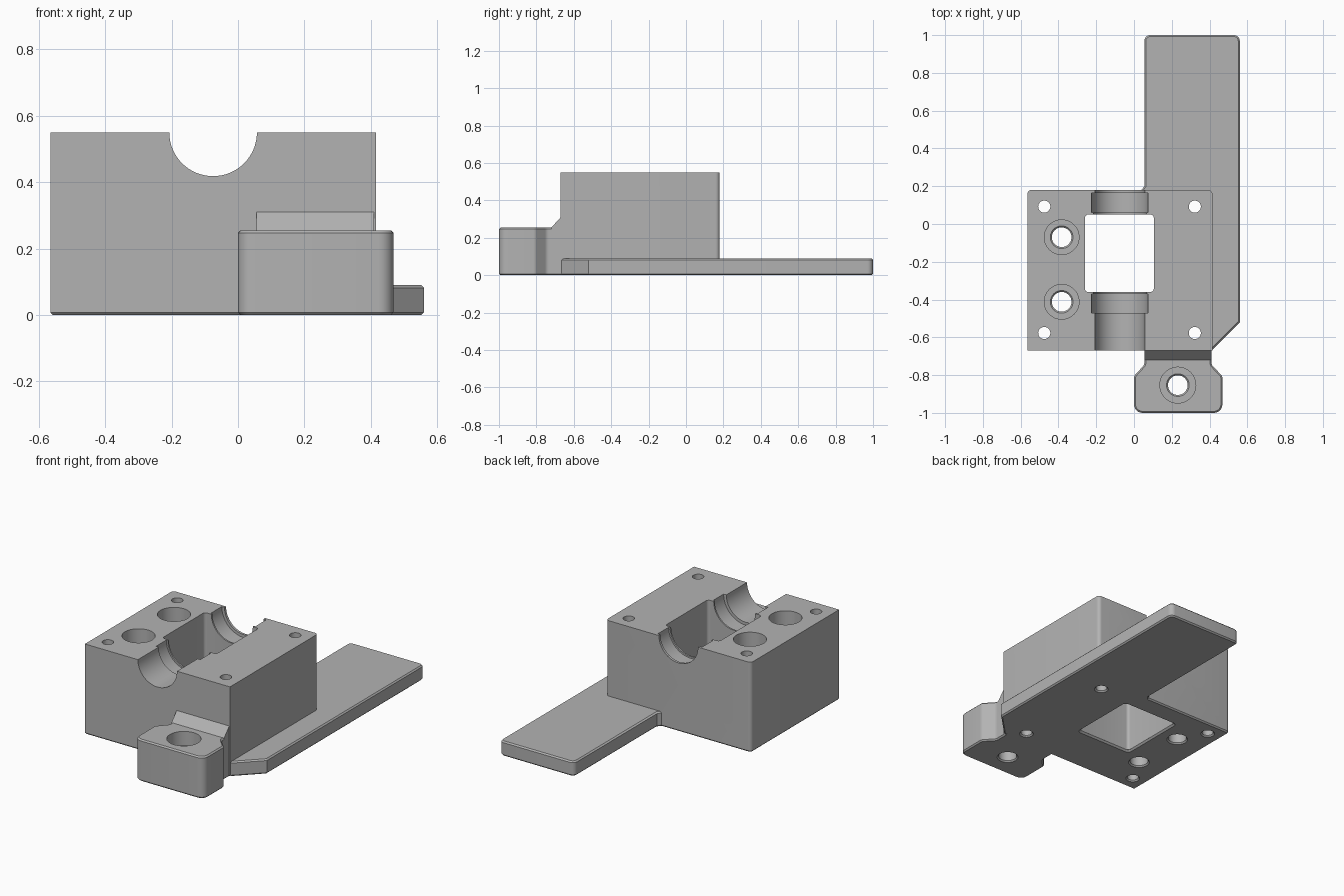
import bpy, bmesh, math
from mathutils import Vector, Matrix

cube = bpy.data.objects.get("Cube")
if cube:
    bpy.data.objects.remove(cube, do_unlink=True)

grey = bpy.data.materials.new("plain grey")
grey.use_nodes = True
colour = (0.45, 0.45, 0.45, 1)
grey.diffuse_color = colour
grey.node_tree.nodes["Principled BSDF"].inputs["Base Color"].default_value = colour


def finish(name, bm):
    bmesh.ops.recalc_face_normals(bm, faces=bm.faces)
    mesh = bpy.data.meshes.new(name)
    bm.to_mesh(mesh)
    bm.free()
    mesh.materials.append(grey)
    ob = bpy.data.objects.new(name, mesh)
    bpy.context.collection.objects.link(ob)
    return ob


def rounded(points, steps=6):
    """Outline from (x, y, corner radius) entries."""
    out = []
    for i, (x, y, r) in enumerate(points):
        p = Vector((x, y))
        if r == 0:
            out.append(p)
            continue
        a = (Vector(points[i - 1][:2]) - p).normalized()
        b = (Vector(points[(i + 1) % len(points)][:2]) - p).normalized()
        half = a.angle(b) / 2
        centre = p + (a + b).normalized() * r / math.sin(half)
        start = p + a * r / math.tan(half) - centre
        end = p + b * r / math.tan(half) - centre
        sweep = math.atan2(start.x * end.y - start.y * end.x, start.dot(end))
        for k in range(steps + 1):
            out.append(centre + Matrix.Rotation(sweep * k / steps, 2) @ start)
    return out


def prism(name, points, z0, z1, bottom=0, top=0):
    """Extruded outline with optional chamfered rims."""
    bm = bmesh.new()
    face = bm.faces.new([bm.verts.new((p.x, p.y, z0)) for p in rounded(points)])
    ext = bmesh.ops.extrude_face_region(bm, geom=[face], use_keep_orig=True)
    for v in ext["geom"]:
        if isinstance(v, bmesh.types.BMVert):
            v.co.z = z1
    bmesh.ops.recalc_face_normals(bm, faces=bm.faces)
    for z, size in ((z0, bottom), (z1, top)):
        if size:
            rim = [e for e in bm.edges if all(abs(v.co.z - z) < 1e-5 for v in e.verts)]
            bmesh.ops.bevel(bm, geom=rim, offset=size, segments=1, affect='EDGES')
    return finish(name, bm)


def lathe(name, profile, matrix, segments=48):
    """Solid of revolution about z from (radius, z) pairs."""
    bm = bmesh.new()
    rings = [[bm.verts.new((r * math.cos(math.tau * k / segments),
                            r * math.sin(math.tau * k / segments), z))
              for k in range(segments)] for r, z in profile]
    for low, high in zip(rings, rings[1:]):
        for k in range(segments):
            n = (k + 1) % segments
            bm.faces.new((low[k], low[n], high[n], high[k]))
    bm.faces.new(rings[0])
    bm.faces.new(rings[-1])
    bm.transform(matrix)
    return finish(name, bm)


def combine(body, other, operation):
    mod = body.modifiers.new(operation, 'BOOLEAN')
    mod.operation, mod.solver, mod.object = operation, 'EXACT', other
    bpy.context.view_layer.objects.active = body
    bpy.ops.object.modifier_apply(modifier=mod.name)
    bpy.data.objects.remove(other, do_unlink=True)


def rectangle(x0, x1, y0, y1, r):
    return [(x0, y0, r), (x1, y0, r), (x1, y1, r), (x0, y1, r)]


LIP = 0.008
TOP = 0.55

# Main block, square at the front and rounded at the back
body = prism("bearing_block", [(-0.565, -0.67, 0), (0.415, -0.67, 0),
                               (0.415, 0.18, 0.022), (-0.565, 0.18, 0.022)],
             0, TOP, bottom=LIP)

# Long flat base plate with an angled front end
plate = prism("base_plate", [(0.36, -0.6, 0), (0.413, -0.667, 0), (0.56, -0.52, 0),
                             (0.56, 1, 0.03), (0.055, 1, 0.03), (0.055, 0.2, 0),
                             (0.035, 0.175, 0), (0.035, 0.13, 0), (0.36, 0.13, 0)],
              0, 0.09, LIP, LIP)
combine(body, plate, 'UNION')

# Front mounting tab with a narrow neck
tab = prism("mounting_tab", [(0, -1, 0.045), (0.468, -1, 0.045), (0.468, -0.805, 0.03),
                             (0.41, -0.745, 0.03), (0.41, -0.62, 0), (0.055, -0.62, 0),
                             (0.055, -0.745, 0.03), (0, -0.805, 0.03)],
            0, 0.255, LIP, LIP)
combine(body, tab, 'UNION')

# Sloped web between the tab and the block
web = prism("sloped_web", [(-0.72, 0.255, 0), (-0.67, 0.31, 0), (-0.62, 0.31, 0),
                           (-0.62, 0.2, 0), (-0.72, 0.2, 0)], 0.055, 0.41)
web.data.transform(Matrix(((0, 0, 1, 0), (1, 0, 0, 0), (0, 1, 0, 0), (0, 0, 0, 1))))
combine(body, web, 'UNION')

# Rectangular opening through the block, with a chamfered lower rim
combine(body, prism("opening", rectangle(-0.26, 0.105, -0.36, 0.05, 0.018), -0.1, 0.7),
        'DIFFERENCE')
combine(body, prism("opening_rim", rectangle(-0.27, 0.115, -0.37, 0.06, 0.025),
                    -0.05, 0.01, top=0.0099), 'DIFFERENCE')

# Half-round shaft channel with two wider bearing seats
SHAFT, SEAL, SEAT = 0.132, 0.14, 0.15
channel = [(SHAFT, -0.8), (SHAFT, -0.47), (SEAT, -0.47), (SEAT, -0.37), (SEAL, -0.37),
           (SEAL, 0.06), (SEAT, 0.06), (SEAT, 0.165), (SHAFT, 0.165), (SHAFT, 0.3)]
along_y = Matrix.Translation((-0.075, 0, TOP)) @ Matrix.Rotation(-math.pi / 2, 4, 'X')
combine(body, lathe("shaft_channel", channel, along_y, 64), 'DIFFERENCE')


def bore(x, y, r, top, wide=0, floor=0):
    """Vertical hole with a lower chamfer and optional counterbore."""
    profile = [(r + LIP, -0.05), (r + LIP, 0), (r, LIP)]
    if wide:
        profile += [(r, floor - LIP), (r + LIP, floor), (wide, floor),
                    (wide, top + 0.1)]
    else:
        profile.append((r, top + 0.1))
    combine(body, lathe("bore", profile, Matrix.Translation((x, y, 0))), 'DIFFERENCE')


# Corner holes, counterbored holes and tab hole
for x in (-0.475, 0.322):
    for y in (-0.577, 0.092):
        bore(x, y, 0.032, TOP)
for y in (-0.412, -0.07):
    bore(-0.383, y, 0.052, TOP, 0.092, 0.17)
bore(0.232, -0.853, 0.052, 0.255, 0.095, 0.17)

bpy.ops.object.select_all(action='DESELECT')
body.select_set(True)
bpy.context.view_layer.objects.active = body
bpy.ops.object.shade_smooth_by_angle(angle=math.radians(30))
